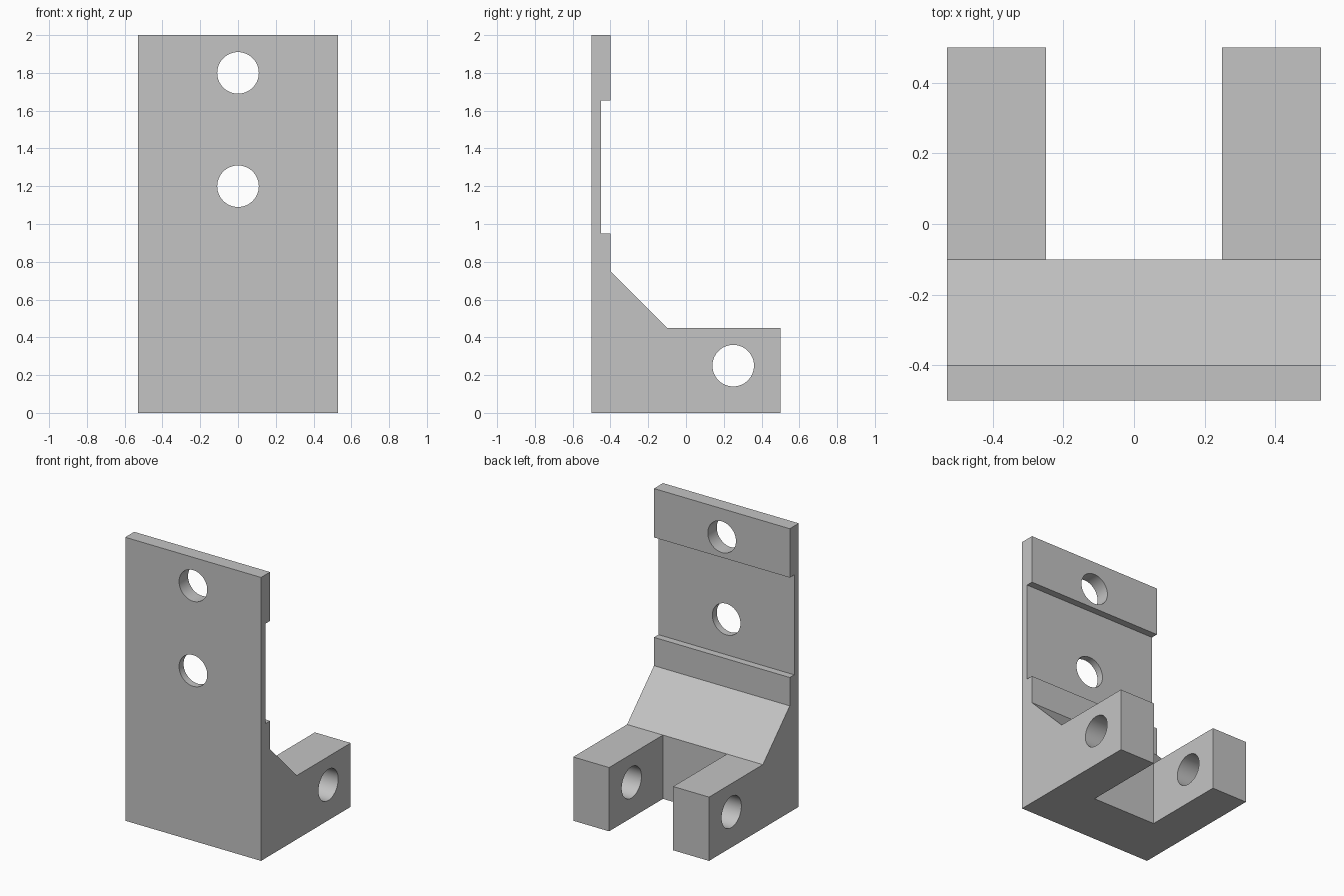
import bpy
import bmesh
from math import pi
from mathutils import Matrix

if "Cube" in bpy.data.objects:
    bpy.data.objects.remove(bpy.data.objects["Cube"], do_unlink=True)

HALF_WIDTH = 0.53
HOLE_RADIUS = 0.11

grey = bpy.data.materials.new("plain grey")
grey.use_nodes = True
grey.diffuse_color = (0.55, 0.55, 0.55, 1)
grey.node_tree.nodes["Principled BSDF"].inputs["Base Color"].default_value = grey.diffuse_color


def add_object(name, bm):
    bmesh.ops.recalc_face_normals(bm, faces=bm.faces)
    mesh = bpy.data.meshes.new(name)
    bm.to_mesh(mesh)
    bm.free()
    mesh.materials.append(grey)
    obj = bpy.data.objects.new(name, mesh)
    bpy.context.collection.objects.link(obj)
    return obj


def extrude_profile(name, points):
    """Extrude a (y, z) side profile across the full width."""
    bm = bmesh.new()
    face = bm.faces.new([bm.verts.new((-HALF_WIDTH, y, z)) for y, z in points])
    result = bmesh.ops.extrude_face_region(bm, geom=[face])
    moved = [v for v in result["geom"] if isinstance(v, bmesh.types.BMVert)]
    bmesh.ops.translate(bm, verts=moved, vec=(2 * HALF_WIDTH, 0, 0))
    return add_object(name, bm)


def box_cutter(name, low, high):
    bm = bmesh.new()
    bmesh.ops.create_cube(bm, size=1)
    for v in bm.verts:
        v.co = [a + (c + 0.5) * (b - a) for a, b, c in zip(low, high, v.co)]
    return add_object(name, bm)


def hole_cutter(name, centre, axis, depth):
    bm = bmesh.new()
    turn = Matrix.Rotation(pi / 2, 4, "Y" if axis == "X" else "X")
    bmesh.ops.create_cone(bm, cap_ends=True, segments=64, radius1=HOLE_RADIUS,
                          radius2=HOLE_RADIUS, depth=depth,
                          matrix=Matrix.Translation(centre) @ turn)
    return add_object(name, bm)


# Upright plate with a shallow back recess, sloped gusset and foot
bracket = extrude_profile("hinge_bracket", [
    (-0.5, 0), (0.5, 0), (0.5, 0.45), (-0.1, 0.45), (-0.4, 0.75),
    (-0.4, 0.95), (-0.45, 0.95), (-0.45, 1.655), (-0.4, 1.655),
    (-0.4, 2), (-0.5, 2)])

# Slot that leaves two lugs, their pin hole, and two screw holes in the plate
cutters = [
    box_cutter("lug_slot", (-0.25, -0.1, -0.2), (0.25, 0.7, 0.7)),
    hole_cutter("pin_hole", (0, 0.25, 0.25), "X", 2),
    hole_cutter("lower_screw_hole", (0, -0.45, 1.2), "Y", 0.4),
    hole_cutter("upper_screw_hole", (0, -0.45, 1.8), "Y", 0.4),
]

bpy.ops.object.select_all(action="DESELECT")
bracket.select_set(True)
bpy.context.view_layer.objects.active = bracket
for cutter in cutters:
    cutter.hide_render = True
    cut = bracket.modifiers.new(cutter.name, "BOOLEAN")
    cut.operation = "DIFFERENCE"
    cut.solver = "EXACT"
    cut.object = cutter
    bpy.ops.object.modifier_apply(modifier=cut.name)
    bpy.data.objects.remove(cutter, do_unlink=True)

# Smooth hole walls, sharp edges elsewhere
bpy.ops.object.shade_smooth_by_angle(angle=pi / 6)
